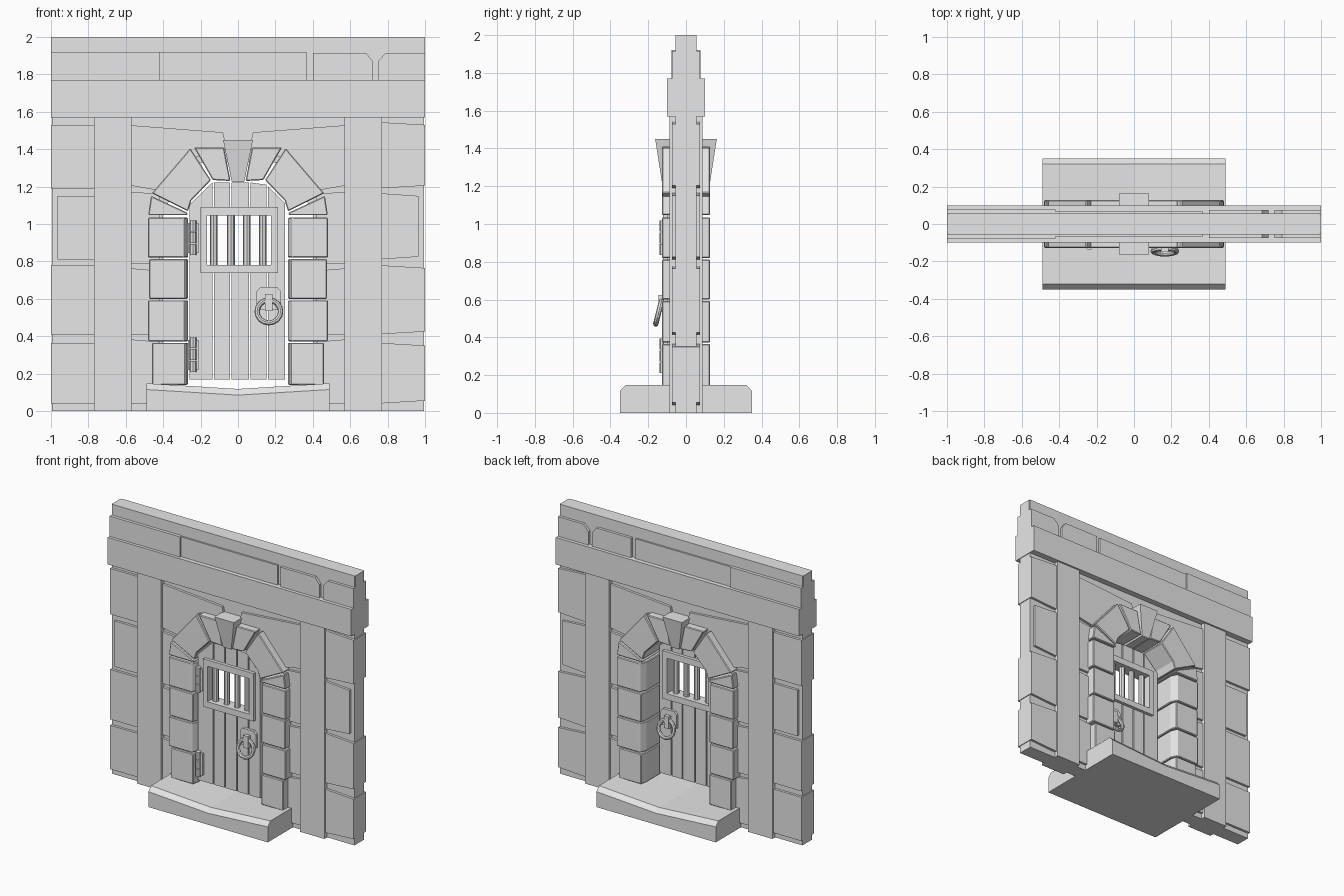
import bpy, bmesh, math
from mathutils import Matrix

if "Cube" in bpy.data.objects:
    bpy.data.objects.remove(bpy.data.objects["Cube"])

stone = bpy.data.materials.new("plain_grey")
stone.use_nodes = True
GREY = (0.8, 0.8, 0.8, 1)
stone.diffuse_color = GREY
stone.node_tree.nodes["Principled BSDF"].inputs["Base Color"].default_value = GREY


def finish(name, bm, bevel=0):
    bmesh.ops.recalc_face_normals(bm, faces=bm.faces)
    mesh = bpy.data.meshes.new(name)
    bm.to_mesh(mesh)
    bm.free()
    mesh.materials.append(stone)
    ob = bpy.data.objects.new(name, mesh)
    bpy.context.collection.objects.link(ob)
    if bevel:
        mod = ob.modifiers.new("worn_edges", "BEVEL")
        mod.width, mod.segments = bevel, 1
    return ob


def loft(name, rings, bevel=0):
    """Closed solid through matching rings of points."""
    bm = bmesh.new()
    loops = [[bm.verts.new(p) for p in ring] for ring in rings]
    for a, b in zip(loops, loops[1:]):
        for i in range(len(a)):
            j = (i + 1) % len(a)
            bm.faces.new((a[i], a[j], b[j], b[i]))
    bm.faces.new(loops[0])
    bm.faces.new(loops[-1])
    return finish(name, bm, bevel)


def slab(name, pts, y0, y1, bevel=0):
    """Front outline (x, z) pushed from y0 to y1."""
    return loft(name, [[(x, y, z) for x, z in pts] for y in (y0, y1)], bevel)


def rect(x0, x1, z0, z1):
    return [(x0, z0), (x1, z0), (x1, z1), (x0, z1)]


def flip(pts):
    return [(-x, z) for x, z in pts]


# Wall core with doorway notch
half = [(0.4, 1.08), (0.4, 0), (0.995, 0), (0.995, 2)]
slab("wall_core", [(0.2, 1.33)] + half + flip(half)[::-1] + [(-0.2, 1.33)], -0.055, 0.055)

# Crossbeam and posts
slab("crossbeam", rect(-1, 1, 1.57, 1.77), -0.1, 0.1)
for side, s in (("left", 1), ("right", -1)):
    slab(side + "_post", rect(s * 0.57, s * 0.77, 0, 1.575), -0.087, 0.087)

# Top course
slab("top_stone_a", rect(-1, -0.42, 1.765, 1.92), -0.078, 0.078)
slab("top_stone_b", rect(-0.43, 0.37, 1.765, 1.917), -0.068, 0.068)
slab("top_stone_c", [(0.4, 1.765), (0.72, 1.765), (0.72, 1.87), (0.685, 1.915), (0.4, 1.915)],
     -0.075, 0.075)
slab("top_stone_d", [(0.75, 1.765), (1, 1.765), (1, 1.915), (0.79, 1.915), (0.75, 1.87)],
     -0.075, 0.075)
slab("wall_cap", rect(-1, 1, 1.9, 2), -0.05, 0.05)

# Wall stones, outer columns and beside the arch
D = 0.073
for side, s in (("left", 1), ("right", -1)):
    tilt = 0.015 if s > 0 else 0
    outer = [(0.04, 0.365 - tilt, 1), (0.41, 0.78 - tilt, 1), (0.81, 1.15, 0.965), (1.19, 1.53, 1)]
    for i, (z0, z1, x1) in enumerate(outer):
        slab(f"{side}_outer_stone_{i}",
             [(s * 0.75, z0), (s * x1, z0 + tilt), (s * x1, z1), (s * 0.75, z1 + tilt)], -D, D)
    for i, (z0, z1) in enumerate([(0.04, 0.37), (0.41, 0.75), (0.79, 1.16)]):
        slab(f"{side}_inner_stone_{i}",
             [(s * 0.42, z0), (s * 0.6, z0), (s * 0.6, z1 + 0.015), (s * 0.42, z1)], -D, D)
    slab(side + "_upper_stone",
         [(s * x, z) for x, z in ((0.6, 1.53), (0.08, 1.49), (0.06, 1.4), (0.22, 1.36),
                                  (0.43, 1.18), (0.6, 1.21))], -D, D)

# Worn doorstep
profile = [(-0.35, 0), (-0.35, 0.115), (-0.32, 0.148), (0.32, 0.148), (0.35, 0.115), (0.35, 0)]
loft("doorstep", [[(x, y, z - drop if z else 0) for y, z in profile]
                  for x, drop in ((-0.49, 0), (0, 0.03), (0.49, 0))])

# Jamb blocks with splayed inner faces
for side, s in (("left", 1), ("right", -1)):
    rows = [(0.14, 0.365, 0.46), (0.372, 0.592, 0.48), (0.6, 0.812, 0.475), (0.82, 1.035, 0.48)]
    for i, (z0, z1, x1) in enumerate(rows):
        inner = 0.28 + 0.01 * (i % 2)
        ring = [(0.268, -0.08), (inner, -0.128), (x1, -0.128), (x1, 0.128), (inner, 0.128), (0.268, 0.08)]
        loft(f"{side}_jamb_block_{i}", [[(s * x, y, z) for x, y in ring] for z in (z0, z1)], 0.005)

# Arch stones
springer = [(0.27, 1.047), (0.48, 1.047), (0.465, 1.15), (0.27, 1.06)]
haunch = [(0.268, 1.068), (0.46, 1.165), (0.255, 1.405), (0.145, 1.235), (0.25, 1.125)]
crown = [(0.135, 1.235), (0.235, 1.41), (0.075, 1.41), (0.04, 1.23)]
for side in ("left", "right"):
    for part, pts in (("springer", springer), ("haunch", haunch), ("crown_stone", crown)):
        slab(f"{side}_{part}", pts if side == "left" else flip(pts), -0.128, 0.128, 0.005)

# Keystone flaring toward the top
loft("keystone", [[(-w, -d, z), (w, -d, z), (w, d, z), (-w, d, z)]
                  for z, w, d in ((1.225, 0.033, 0.128), (1.45, 0.08, 0.163))])

# Door planks, split around the window
F, B = -0.1, -0.05


def door_top(x):
    return 1.222 - max(0, abs(x) - 0.14)


edges = [-0.262, -0.133, -0.038, 0.062, 0.156, 0.255]
for i, (a, b) in enumerate(zip(edges, edges[1:])):
    a, b = a + 0.004, b - 0.004
    slab(f"lower_plank_{i}", rect(a, b, 0.168, 0.765), F, B)
    slab(f"upper_plank_{i}", [(a, 1.06), (b, 1.06), (b, door_top(b)), (a, door_top(a))], F, B)
slab("window_side_plank_a", rect(-0.258, -0.18, 0.76, 1.065), F, B)
slab("window_side_plank_b", rect(0.19, 0.251, 0.76, 1.065), F, B)

# Window frame and bars
for name, r in (("bottom", (-0.2, 0.215, 0.737, 0.782)), ("top", (-0.2, 0.215, 1.045, 1.092)),
                ("side_a", (-0.2, -0.165, 0.78, 1.047)), ("side_b", (0.177, 0.215, 0.78, 1.047))):
    slab("window_frame_" + name, rect(*r), -0.123, -0.027)
for i, x in enumerate((-0.13, -0.038, 0.047, 0.132)):
    ring = [(x + 0.021 * math.cos(t * math.pi / 4), -0.075 + 0.021 * math.sin(t * math.pi / 4))
            for t in range(8)]
    loft(f"window_bar_{i}", [[(px, py, z) for px, py in ring] for z in (0.77, 1.06)])

# Hinges: leaf plus three knuckles
for name, z in (("lower", 0.21), ("upper", 0.835)):
    slab(name + "_hinge_leaf", rect(-0.268, -0.21, z + 0.01, z + 0.17), -0.118, -0.09)
    for k in range(3):
        ring = [(-0.24 + 0.018 * math.cos(t * math.pi / 4), -0.122 + 0.018 * math.sin(t * math.pi / 4))
                for t in range(8)]
        z0 = z + k * 0.063
        loft(f"{name}_hinge_knuckle_{k}", [[(px, py, h) for px, py in ring] for h in (z0, z0 + 0.058)])


# Ring handles on both faces of the door
def ring_handle(name, face, s):
    plate = [(0.1, 0.54), (0.23, 0.54), (0.23, 0.64), (0.21, 0.662), (0.12, 0.662), (0.1, 0.64)]
    slab(name + "_plate", plate, face, face + s * 0.02)
    slab(name + "_bracket", rect(0.145, 0.185, 0.535, 0.625), face, face + s * 0.046)
    bm = bmesh.new()
    n, m = 16, 8
    grid = []
    for i in range(n):
        u = 2 * math.pi * i / n
        row = []
        for j in range(m):
            v = 2 * math.pi * j / m
            r = 0.063 + 0.014 * math.cos(v)
            row.append(bm.verts.new((r * math.cos(u), 0.014 * math.sin(v), r * math.sin(u))))
        grid.append(row)
    for i in range(n):
        for j in range(m):
            p, q, w = (i + 1) % n, (j + 1) % m, grid
            bm.faces.new((w[i][j], w[p][j], w[p][q], w[i][q]))
    bm.transform(Matrix.Translation((0.165, face + s * 0.045, 0.532))
                 @ Matrix.Rotation(s * math.radians(14), 4, "X"))
    finish(name + "_ring", bm)


ring_handle("front_handle", F, -1)
ring_handle("back_handle", B, 1)
